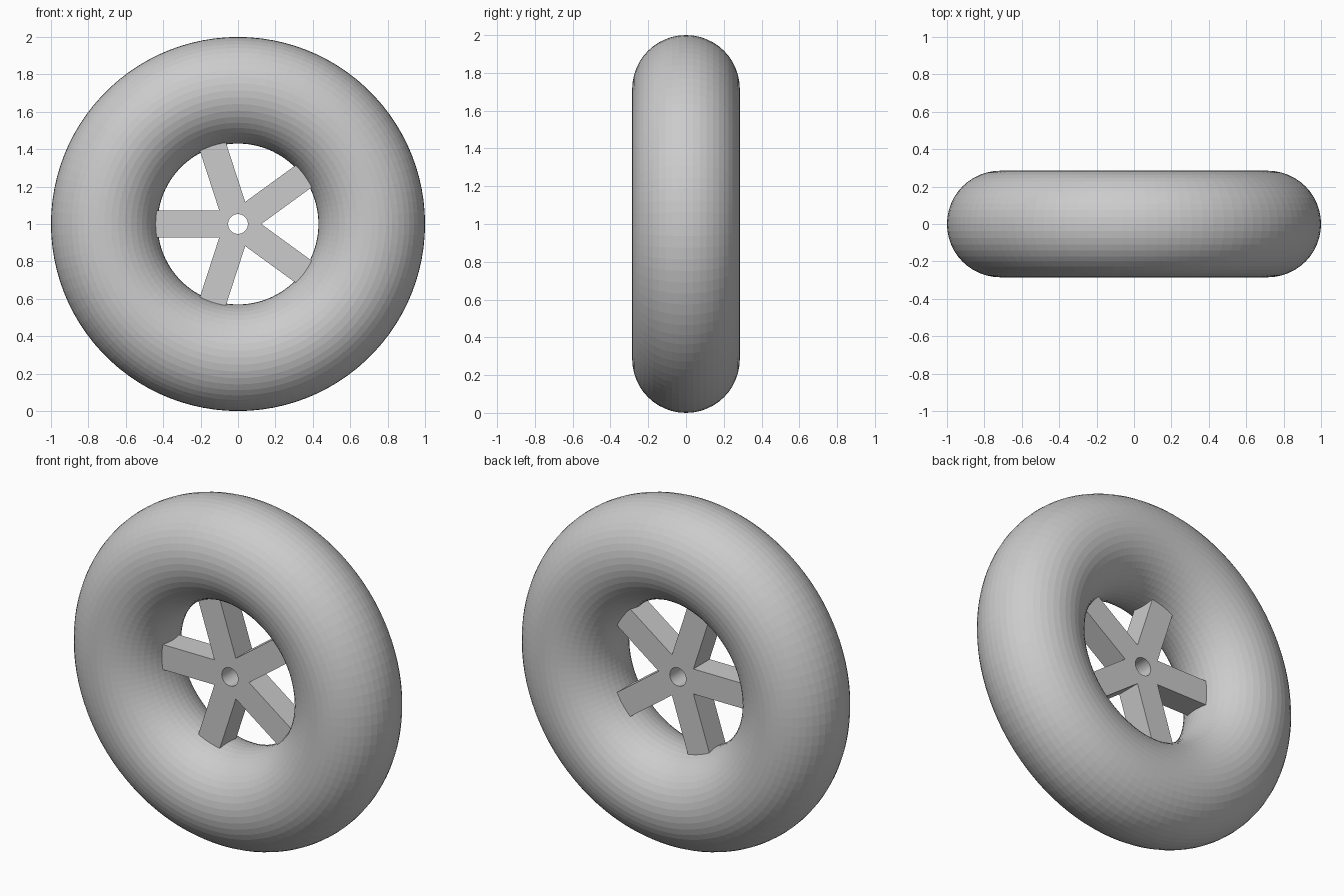
import bpy
from math import sin, cos, pi, radians

if "Cube" in bpy.data.objects:
    bpy.data.objects.remove(bpy.data.objects["Cube"])

CENTER = (0, 0, 1)
UPRIGHT = (radians(90), 0, 0)

# Tyre: fat ring with its axis along y
bpy.ops.mesh.primitive_torus_add(location=CENTER, rotation=UPRIGHT,
                                 major_radius=0.715, minor_radius=0.285,
                                 major_segments=100, minor_segments=48)
bpy.context.object.name = "tyre"

# Five-spoke outline: two tip corners and one inner corner per spoke
HALF_W, HALF_D, REACH, N = 0.073, 0.075, 0.5, 5
outline = []
for k in range(N):
    a = radians(36) + k * 2 * pi / N
    for side in (-1, 1):
        outline.append((REACH * cos(a) - side * HALF_W * sin(a),
                        REACH * sin(a) + side * HALF_W * cos(a)))
    r_in = HALF_W / sin(pi / N)
    outline.append((r_in * cos(a + pi / N), r_in * sin(a + pi / N)))

# Axle hole in the middle
hole = [(0.053 * cos(2 * pi * i / 32), 0.053 * sin(2 * pi * i / 32)) for i in range(32)]


def add_loop(curve, pts):
    s = curve.splines.new('POLY')
    s.points.add(len(pts) - 1)
    for p, (x, y) in zip(s.points, pts):
        p.co = (x, y, 0, 1)
    s.use_cyclic_u = True


# Spokes: filled outline with hole, extruded to thickness
curve = bpy.data.curves.new("spokes", 'CURVE')
curve.dimensions = '2D'
curve.fill_mode = 'BOTH'
curve.extrude = HALF_D
add_loop(curve, outline)
add_loop(curve, hole)
spokes = bpy.data.objects.new("spokes", curve)
spokes.location = CENTER
spokes.rotation_euler = UPRIGHT
bpy.context.collection.objects.link(spokes)
bpy.ops.object.select_all(action='DESELECT')
spokes.select_set(True)
bpy.context.view_layer.objects.active = spokes
bpy.ops.object.convert(target='MESH')
bpy.ops.object.shade_flat()
